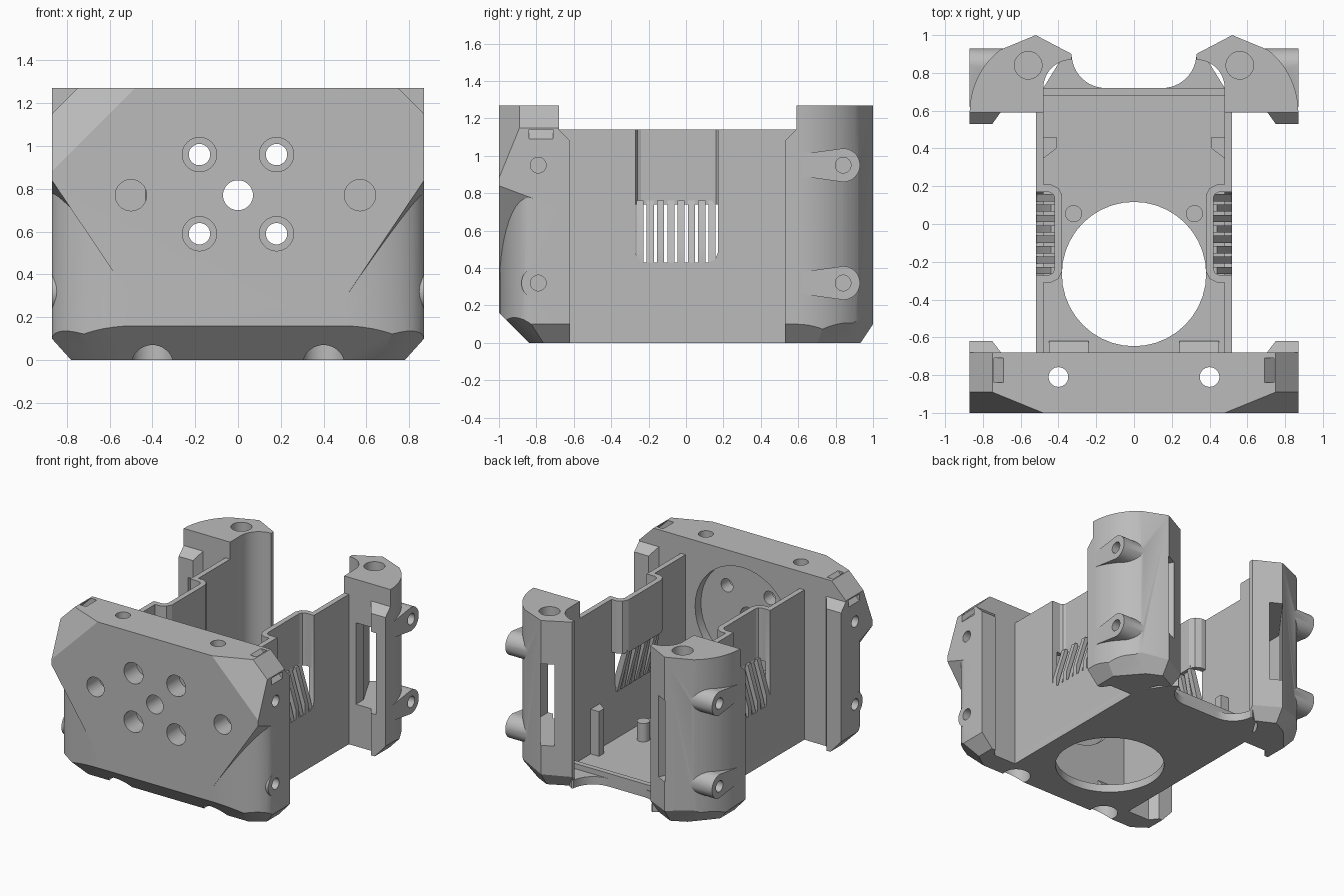
import bpy, bmesh, math
from mathutils import Vector

cube = bpy.data.objects.get("Cube")
if cube:
    bpy.data.objects.remove(cube)

grey = bpy.data.materials.new("light_grey_plastic")
grey.use_nodes = True
grey.diffuse_color = (0.5, 0.5, 0.5, 1)
grey.node_tree.nodes["Principled BSDF"].inputs["Base Color"].default_value = (0.5, 0.5, 0.5, 1)
parts = []


def finish(bm, name):
    bmesh.ops.recalc_face_normals(bm, faces=bm.faces)
    mesh = bpy.data.meshes.new(name)
    bm.to_mesh(mesh)
    bm.free()
    ob = bpy.data.objects.new(name, mesh)
    bpy.context.collection.objects.link(ob)
    mesh.materials.append(grey)
    return ob


def prism(name, pts, lo, hi, axis="z"):
    """Extrude a 2D outline from lo to hi along an axis."""
    place = {"x": lambda a, b, h: (h, a, b),
             "y": lambda a, b, h: (a, h, b),
             "z": lambda a, b, h: (a, b, h)}[axis]
    bm = bmesh.new()
    rings = [[bm.verts.new(place(a, b, h)) for a, b in pts] for h in (lo, hi)]
    bm.faces.new(rings[0])
    bm.faces.new(rings[1])
    for i in range(len(pts)):
        j = (i + 1) % len(pts)
        bm.faces.new((rings[0][i], rings[0][j], rings[1][j], rings[1][i]))
    return finish(bm, name)


def box(name, x0, x1, y0, y1, z0, z1):
    return prism(name, [(x0, y0), (x1, y0), (x1, y1), (x0, y1)], z0, z1)


def arc(cx, cy, rx, ry, a0, a1, n=12):
    angles = [math.radians(a0 + (a1 - a0) * i / n) for i in range(n + 1)]
    return [(cx + rx * math.cos(t), cy + ry * math.sin(t)) for t in angles]


def rod(name, a, b, r, lo, hi, axis):
    return prism(name, arc(a, b, r, r, 0, 360, 40)[:-1], lo, hi, axis)


def both(half):
    """Complete a right-hand outline with its mirror image."""
    return half + [(-a, b) for a, b in reversed(half)]


def boolean(ob, tool, op="DIFFERENCE"):
    mod = ob.modifiers.new("bool", "BOOLEAN")
    mod.operation, mod.object, mod.solver = op, tool, "EXACT"
    bpy.context.view_layer.objects.active = ob
    bpy.ops.object.modifier_apply(modifier=mod.name)
    bpy.data.objects.remove(tool)


def slice_off(ob, point, normal):
    """Cut away everything on the normal's side of a plane."""
    bm = bmesh.new()
    bm.from_mesh(ob.data)
    out = bmesh.ops.bisect_plane(bm, geom=bm.verts[:] + bm.edges[:] + bm.faces[:], dist=1e-5,
                                 plane_co=point, plane_no=Vector(normal).normalized(), clear_outer=True)
    edges = [e for e in out["geom_cut"] if isinstance(e, bmesh.types.BMEdge) and e.is_boundary]
    bmesh.ops.holes_fill(bm, edges=edges, sides=0)
    bmesh.ops.recalc_face_normals(bm, faces=bm.faces)
    bm.to_mesh(ob.data)
    bm.free()


def mirrored(ob, name):
    bm = bmesh.new()
    bm.from_mesh(ob.data)
    for v in bm.verts:
        v.co.x *= -1
    return finish(bm, name)


def pair(ob):
    """Keep a part and its mirror image."""
    base = ob.name
    ob.name = "left_" + base
    parts.extend([ob, mirrored(ob, "right_" + base)])


# Front block: rounded lower body with a bevelled underside
front = prism("front_block", both([(0.87, -0.68)] + arc(0.48, -0.82, 0.39, 0.18, 0, -90)), 0, 0.85)
slice_off(front, (0, -1, 0.16), (0, -1, -1))
for s in (1, -1):
    slice_off(front, (s * 0.87, 0, 0.1), (s * 1, 0, -0.9))
    slice_off(front, (s * 0.74, -0.92, 0.1), (s * 0.5, -0.7, -0.9))

# Flared upper shield with faceted corners
shield = prism("shield", both([(0.48, 0.26), (0.87, 0.84), (0.87, 1.15), (0.75, 1.27)]), -1, -0.68, "y")
for v in shield.data.vertices:
    if v.co.y > -0.8 and abs(v.co.z - 0.84) < 0.01:
        v.co.z -= 0.12
for s in (1, -1):
    slice_off(shield, (s * 0.75, -0.89, 1.27), (s, -2.45, 1))
boolean(front, shield, "UNION")

# Side ears and screw bosses of the front block
for s in (1, -1):
    ear = prism("ear", [(s * 0.70, -0.685), (s * 0.87, -0.685), (s * 0.87, -0.62), (s * 0.75, -0.62)], 0, 1.14)
    slice_off(ear, (0, -0.62, 1.08), (0, 1, 1))
    slice_off(ear, (s * 0.87, 0, 0.1), (s, 0, -0.9))
    boolean(front, ear, "UNION")
    boolean(front, rod("boss", -0.79, 0.32, 0.09, *sorted((s * 0.7, s * 0.87)), "x"), "UNION")

# Front block holes: motor recess, shaft, bolts, plugs, rods and side screws
boolean(front, rod("recess", 0, 0.77, 0.4, -0.75, -0.6, "y"))
boolean(front, rod("shaft", 0, 0.77, 0.07, -1.1, -0.6, "y"))
for x in (-0.18, 0.18):
    for z in (0.59, 0.96):
        boolean(front, rod("bolt", x, z, 0.05, -1.1, -0.6, "y"))
        boolean(front, rod("bolt_head", x, z, 0.08, -1.1, -0.85, "y"))
for x in (-0.5, 0.57):
    boolean(front, rod("plug", x, 0.77, 0.073, -1.1, -0.85, "y"))
for s in (1, -1):
    boolean(front, rod("rod_hole", s * 0.4, -0.81, 0.052, -0.1, 1.4, "z"))
    boolean(front, rod("rod_head", s * 0.4, -0.81, 0.1, -0.1, 0.12, "z"))
    for z in (0.32, 0.95):
        boolean(front, rod("side_hole", -0.79, z, 0.042, *sorted((s * 0.7, s * 0.95)), "x"))
    boolean(front, prism("tie_slot", [(s * 0.64, 1.32), (s * 0.69, 1.32), (s * 0.92, 1.09), (s * 0.92, 1.04)],
                         -0.84, -0.71, "y"))
parts.append(front)

# Rear corner pillar
pillar = prism("rear_pillar", [(0.48, 0.59), (0.87, 0.59)] + arc(0.48, 0.59, 0.39, 0.41, 5, 54)
               + [(0.52, 1.0), (0.33, 0.9)] + arc(0.33, 0.72, 0.15, 0.15, 90, 0), 0, 1.27)
slice_off(pillar, (0.87, 0, 0.1), (1, 0, -0.9))
slice_off(pillar, (0.52, 1, 0.1), (0.45, 0.9, -0.6))
slice_off(pillar, (0.52, 1, 0.1), (-0.45, 0.9, -0.6))
slice_off(pillar, (0.8, 0.82, 0.1), (0.75, 0.65, -0.9))
ear = prism("ear", [(0.70, 0.6), (0.75, 0.53), (0.87, 0.53), (0.87, 0.6)], 0, 1.14)
slice_off(ear, (0, 0.53, 1.08), (0, -1, 1))
slice_off(ear, (0.87, 0, 0.1), (1, 0, -0.9))
boolean(pillar, ear, "UNION")
for z in (0.32, 0.95):
    outline = [(0.62, z - 0.06)] + arc(0.84, z, 0.09, 0.09, -90, 90, 20) + [(0.62, z + 0.06)]
    boolean(pillar, prism("boss", outline, 0.62, 0.87, "x"), "UNION")
boolean(pillar, prism("window", [(0.39, 1.05), (0.5, 1.03), (0.79, 0.64), (0.79, 0.5), (0.58, 0.5), (0.58, 0.68)],
                      0.32, 0.94))
for z in (0.32, 0.95):
    boolean(pillar, rod("side_hole", 0.84, z, 0.042, 0.7, 0.95, "x"))
boolean(pillar, rod("rod_hole", 0.56, 0.84, 0.073, 1.0, 1.4, "z"))
pair(pillar)

# Side wall with an open bay
wall = box("side_wall", 0.48, 0.52, -0.7, 0.61, 0, 1.14)
bay = [(0.17, 1.2), (0.17, 0.48), (0.155, 0.445), (0.12, 0.43),
       (-0.22, 0.43), (-0.255, 0.445), (-0.27, 0.48), (-0.27, 1.2)]
boolean(wall, prism("bay", bay, 0.4, 0.6, "x"))
pair(wall)

# Inward pocket that closes the top of the bay
pair(prism("bay_pocket", [(0.5, 0.17), (0.45, 0.17), (0.43, 0.16), (0.42, 0.14), (0.42, -0.24), (0.43, -0.26),
                          (0.45, -0.27), (0.5, -0.27), (0.5, -0.31), (0.44, -0.31), (0.4, -0.29), (0.38, -0.25),
                          (0.38, 0.15), (0.4, 0.19), (0.44, 0.21), (0.5, 0.21)], 0.74, 1.14))

# Slanted louvre fins below the pocket
for i in range(8):
    y = -0.265 + i * 0.055
    d = 0.02 * (i % 2)
    pair(prism(f"louvre_fin_{i + 1}", [(0.4 - d, 0.76), (0.44 - d, 0.76), (0.52 - d, 0.5), (0.52, 0.42), (0.47, 0.42)],
               y, y + 0.038, "y"))

# Floor with a fan opening and a scooped rear edge
floor = prism("floor", both([(0.52, -0.7), (0.52, 0.6), (0.48, 0.72), (0.4, 0.85), (0.34, 0.89)]
                            + arc(0.15, 0.9, 0.18, 0.18, -5, -90)), 0, 0.06)
boolean(floor, rod("fan_opening", 0, -0.265, 0.382, -0.1, 0.2, "z"))
parts.append(floor)
parts.append(box("rear_lip", -0.48, 0.48, 0.68, 0.72, 0.03, 0.1))

# Small inner pegs, clips and front gussets
pair(rod("locating_peg", 0.32, 0.055, 0.045, 0.05, 0.2, "z"))
pair(prism("inner_clip", [(0.49, 0.34), (0.41, 0.4), (0.41, 0.46), (0.49, 0.46)], 0.05, 0.4))
pair(prism("gusset", [(-0.69, 0.04), (-0.62, 0.04), (-0.62, 0.08), (-0.69, 0.16)], 0.24, 0.45, "x"))

# Shading
for ob in bpy.context.view_layer.objects:
    ob.select_set(ob in parts)
bpy.context.view_layer.objects.active = front
bpy.ops.object.shade_smooth_by_angle(angle=math.radians(25))
